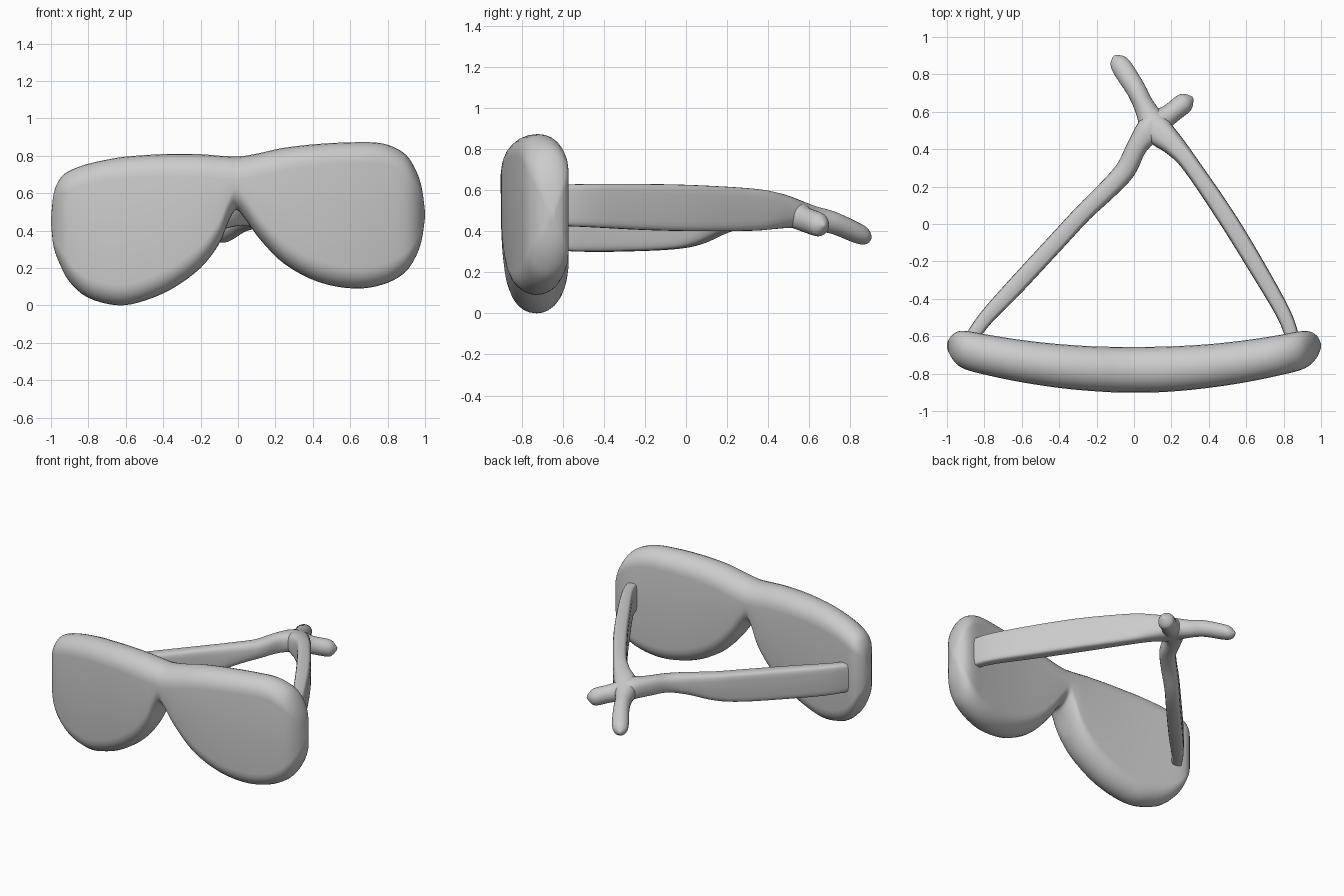
import bpy, bmesh, math
from mathutils import Vector

if "Cube" in bpy.data.objects:
    bpy.data.objects.remove(bpy.data.objects["Cube"])


def smooth_stations(stations, steps):
    """Catmull-Rom interpolation through tuples of any length."""
    pts = [stations[0]] + list(stations) + [stations[-1]]
    out = []
    for i in range(1, len(pts) - 2):
        for s in range(steps):
            t = s / steps
            out.append([0.5 * (2 * b + (c - a) * t + (2 * a - 5 * b + 4 * c - d) * t ** 2
                               + (3 * b - a - 3 * c + d) * t ** 3)
                        for a, b, c, d in zip(*pts[i - 1:i + 3])])
    return out + [list(stations[-1])]


def loft(name, rings):
    """Skin a list of equal-length rings and cap both ends."""
    bm = bmesh.new()
    loops = [[bm.verts.new(p) for p in ring] for ring in rings]
    n = len(loops[0])
    for a, b in zip(loops, loops[1:]):
        for i in range(n):
            j = (i + 1) % n
            bm.faces.new((a[i], a[j], b[j], b[i]))
    bm.faces.new(loops[0])
    bm.faces.new(loops[-1])
    bmesh.ops.recalc_face_normals(bm, faces=bm.faces)
    mesh = bpy.data.meshes.new(name)
    bm.to_mesh(mesh)
    bm.free()
    ob = bpy.data.objects.new(name, mesh)
    bpy.context.collection.objects.link(ob)
    bpy.ops.object.select_all(action='DESELECT')
    ob.select_set(True)
    bpy.context.view_layer.objects.active = ob
    bpy.ops.object.shade_smooth_by_angle(angle=math.radians(50))
    return ob


# Lens front: x, top, bottom, half thickness
front = [
    (-1.0, .46, .44, .01), (-.985, .60, .31, .045), (-.95, .68, .215, .085),
    (-.90, .72, .125, .103), (-.80, .757, .04, .108), (-.64, .79, .0, .112),
    (-.50, .803, .025, .115), (-.35, .81, .09, .118), (-.20, .808, .20, .12),
    (-.10, .80, .33, .122), (-.05, .797, .45, .122), (-.01, .795, .51, .122),
    (.04, .80, .46, .122), (.12, .815, .35, .122), (.25, .843, .22, .12),
    (.43, .863, .125, .116), (.62, .872, .09, .112), (.77, .866, .11, .108),
    (.88, .82, .165, .105), (.94, .745, .24, .09), (.98, .64, .34, .055),
    (1.0, .50, .47, .01)]


def stadium(x, top, bottom, half):
    r = min(half, (top - bottom) / 2)
    yc = -.78 + .13 * x * x
    ring = []
    for centre, start in ((top - r, 0), (bottom + r, math.pi)):
        for k in range(13):
            a = start + math.pi * k / 12
            ring.append((x, yc + half * math.cos(a), centre + r * math.sin(a)))
    return ring


loft("lens_front", [stadium(*s) for s in smooth_stations(front, 4)])


# Temple arms: flat bars that narrow to round, crossing tips
def temple(name, stations):
    path = smooth_stations(stations, 4)
    rings = []
    for i, (x, y, z, w, h, sq) in enumerate(path):
        a, b = path[max(i - 1, 0)], path[min(i + 1, len(path) - 1)]
        d = Vector((b[0] - a[0], b[1] - a[1], 0)).normalized()
        side = Vector((-d.y, d.x, 0))
        ring = []
        for k in range(24):
            t = 2 * math.pi * k / 24
            c, s = math.cos(t), math.sin(t)
            u = math.copysign(abs(c) ** (2 / sq), c) * w
            v = math.copysign(abs(s) ** (2 / sq), s) * h
            ring.append(Vector((x, y, z + v)) + side * u)
        rings.append(ring)
    return loft(name, rings)


# x, y, z, half width, half height, squareness
temple("right_temple", [
    (.85, -.62, .525, .036, .10, 5), (.80, -.48, .525, .04, .105, 5),
    (.645, -.21, .518, .046, .112, 5), (.485, .05, .512, .048, .112, 5),
    (.30, .32, .505, .047, .103, 4), (.21, .425, .50, .06, .09, 3),
    (.12, .51, .49, .078, .075, 2.5), (.055, .63, .462, .055, .06, 2),
    (.01, .72, .44, .053, .056, 2), (-.06, .83, .393, .055, .052, 2),
    (-.09, .875, .377, .042, .04, 2), (-.105, .90, .37, .008, .008, 2)])
temple("left_temple", [
    (-.87, -.61, .405, .036, .10, 5), (-.79, -.50, .405, .04, .105, 5),
    (-.645, -.345, .407, .047, .107, 5), (-.40, -.08, .415, .048, .105, 5),
    (-.27, .06, .43, .048, .095, 4), (-.14, .185, .462, .052, .073, 3),
    (-.045, .29, .48, .055, .062, 2.5), (.02, .42, .49, .055, .066, 2.5),
    (.10, .52, .488, .075, .07, 2.5), (.19, .585, .455, .055, .062, 2),
    (.26, .64, .435, .055, .06, 2), (.29, .66, .432, .042, .045, 2),
    (.315, .675, .43, .008, .008, 2)])
